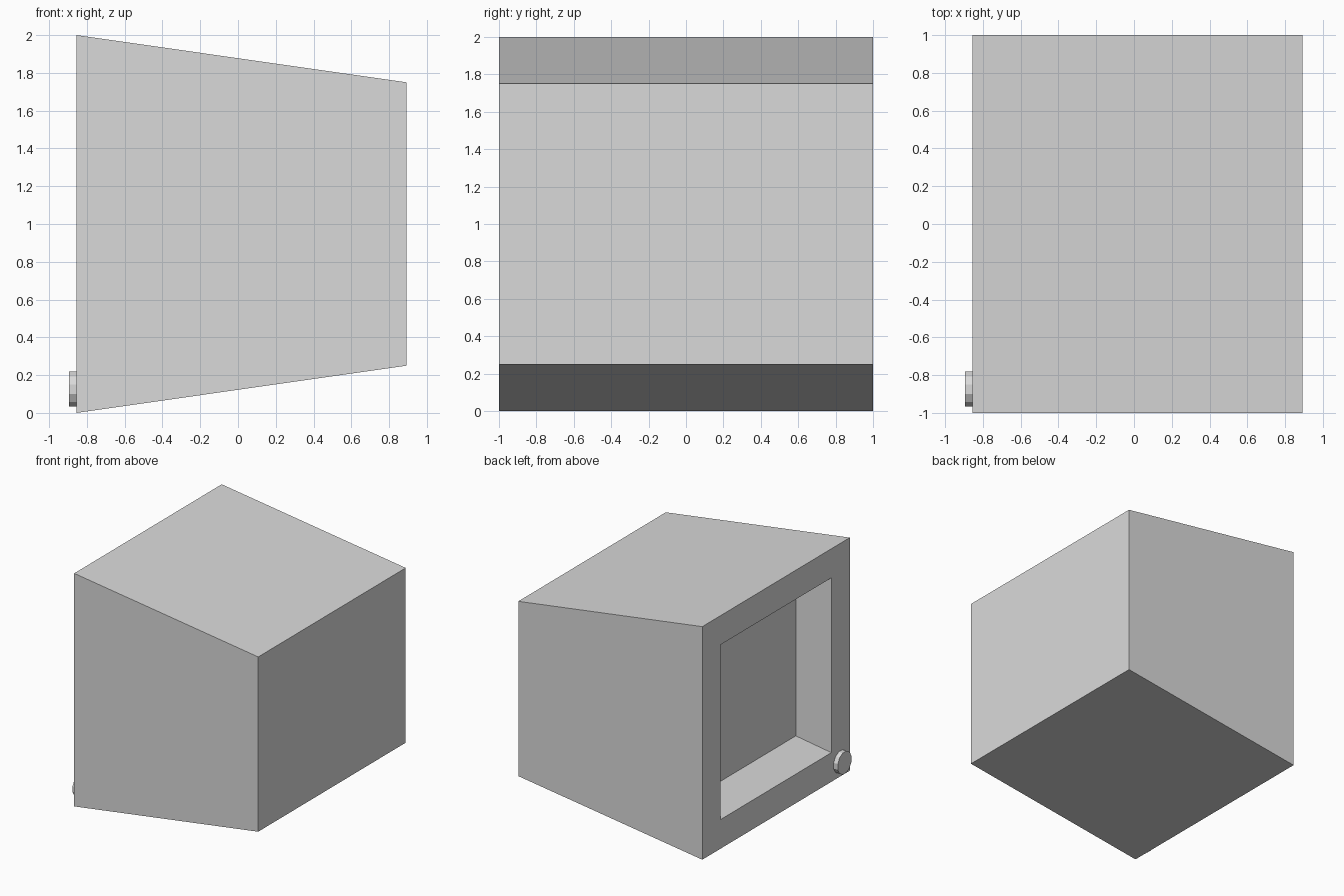
import bpy, bmesh, math
from mathutils import Matrix

cube = bpy.data.objects.get("Cube")
if cube:
    bpy.data.objects.remove(cube, do_unlink=True)

LEFT, RIGHT = -0.855, 0.892    # body extent along x
FRAME = 0.25                   # border around the screen
DEPTH, BEVEL = 0.25, 0.125     # recess depth and how far its walls slant in

grey = bpy.data.materials.new("light grey")
grey.use_nodes = True
colour = (0.7, 0.7, 0.7, 1)
grey.diffuse_color = colour
grey.node_tree.nodes["Principled BSDF"].inputs["Base Color"].default_value = colour


def finish(bm, name):
    bmesh.ops.recalc_face_normals(bm, faces=bm.faces)
    mesh = bpy.data.meshes.new(name)
    bm.to_mesh(mesh)
    bm.free()
    mesh.materials.append(grey)
    obj = bpy.data.objects.new(name, mesh)
    bpy.context.collection.objects.link(obj)
    return obj


# Cabinet: a box whose top and bottom converge towards +x
bm = bmesh.new()
bmesh.ops.create_cube(bm, size=2)
for v in bm.verts:
    side = 1 if v.co.z > 0 else -1
    v.co.z = 1 + side * (0.75 if v.co.x > 0 else 1)
    v.co.x = RIGHT if v.co.x > 0 else LEFT

# Screen recess: inset the tall end, then sink a smaller face with slanted walls
bm.normal_update()
screen = min(bm.faces, key=lambda f: f.calc_center_median().x)
bmesh.ops.inset_region(bm, faces=[screen], thickness=FRAME, use_even_offset=True)
bmesh.ops.inset_region(bm, faces=[screen], thickness=BEVEL, use_even_offset=True)
for v in screen.verts:
    v.co.x += DEPTH
finish(bm, "cabinet")

# Knob: a short twelve-sided disc at the lower corner of the frame
bm = bmesh.new()
bmesh.ops.create_cone(bm, cap_ends=True, segments=12, radius1=0.096,
                      radius2=0.096, depth=0.039)
turn = Matrix.Rotation(math.pi / 2, 4, "Y") @ Matrix.Rotation(math.pi / 12, 4, "Z")
bmesh.ops.transform(bm, matrix=turn, verts=bm.verts)
knob = finish(bm, "knob")
knob.location = (LEFT - 0.0195, -0.874, 0.126)
